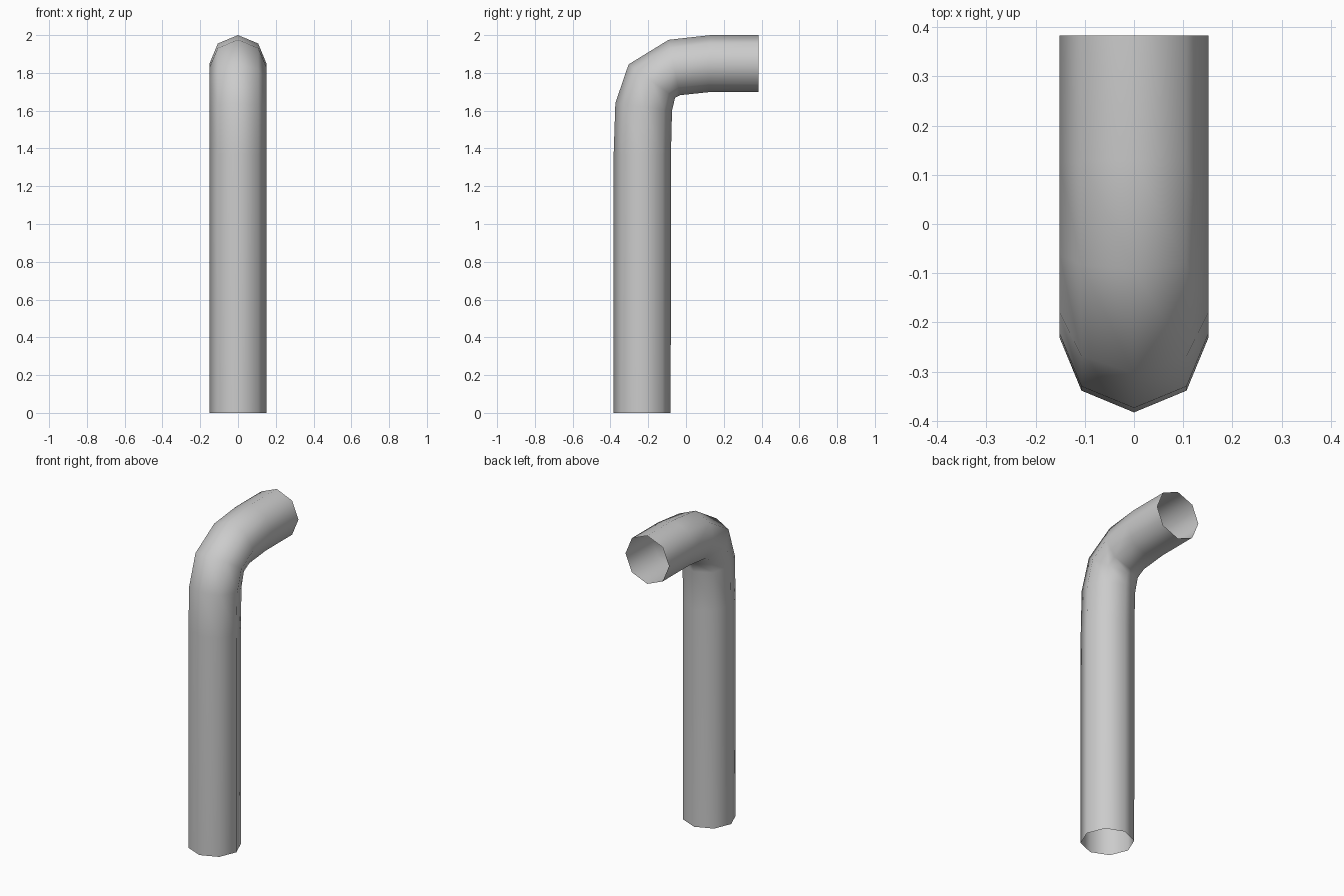
import bpy, bmesh, math
from mathutils import Vector

if "Cube" in bpy.data.objects:
    bpy.data.objects.remove(bpy.data.objects["Cube"])

SIDES = 8
# Side profile (y, z): outer and inner edge point of each pipe ring
rings = [
    ((-0.383, 0.0), (-0.081, 0.0)),
    ((-0.383, 1.37), (-0.080, 1.36)),
    ((-0.374, 1.64), (-0.074, 1.60)),
    ((-0.304, 1.845), (-0.058, 1.668)),
    ((-0.092, 1.975), (-0.032, 1.682)),
    ((0.13, 2.0), (0.12, 1.698)),
    ((0.383, 2.0), (0.383, 1.698)),
]

# Bent pipe: open octagonal tube swept through the rings
bm = bmesh.new()
loops = []
for outer, inner in rings:
    o, i = Vector((0, *outer)), Vector((0, *inner))
    centre, arm = (o + i) / 2, (o - i) / 2
    side = Vector((0.151, 0, 0))
    loops.append([bm.verts.new(centre + arm * math.cos(a) + side * math.sin(a))
                  for a in (2 * math.pi * k / SIDES for k in range(SIDES))])
for lo, hi in zip(loops, loops[1:]):
    for k in range(SIDES):
        n = (k + 1) % SIDES
        face = bm.faces.new((lo[n], lo[k], hi[k], hi[n]))
        face.smooth = True

# Make sure the normals point out of the pipe
bm.faces.ensure_lookup_table()
bm.normal_update()
f = bm.faces[0]
if f.normal.dot(f.calc_center_median() - Vector((0, -0.232, 0.685))) < 0:
    bmesh.ops.reverse_faces(bm, faces=bm.faces[:])

mesh = bpy.data.meshes.new("bent_pipe")
bm.to_mesh(mesh)
bm.free()
pipe = bpy.data.objects.new("bent_pipe", mesh)
bpy.context.collection.objects.link(pipe)
